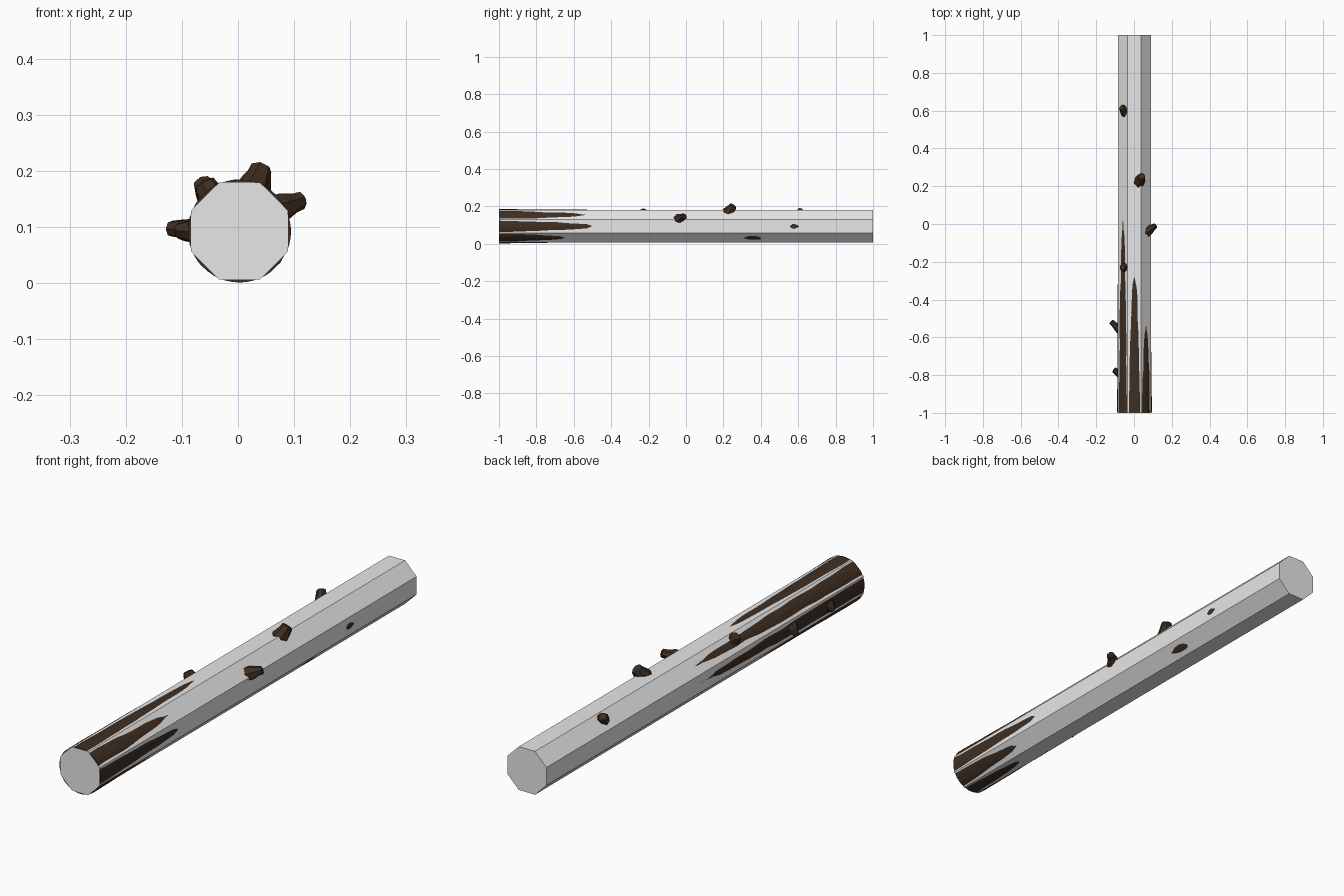
import bpy, bmesh, math, random
from mathutils import Vector, noise

cube = bpy.data.objects.get("Cube")
if cube:
    bpy.data.objects.remove(cube, do_unlink=True)
random.seed(4)


def material(name, colour):
    m = bpy.data.materials.new(name)
    m.use_nodes = True
    m.diffuse_color = (*colour, 1)
    m.node_tree.nodes["Principled BSDF"].inputs["Base Color"].default_value = (*colour, 1)
    return m


grey = material("pale grey", (0.8, 0.8, 0.8))
bark = material("dark bark", (0.05, 0.028, 0.016))

CENTRE = Vector((0.0025, 0, 0.093))
FLAT = 0.0865                      # centre to the middle of a flat side
STEP = math.pi / 4


def finish(name, bm, mat):
    bmesh.ops.recalc_face_normals(bm, faces=bm.faces)
    me = bpy.data.meshes.new(name)
    bm.to_mesh(me)
    bm.free()
    me.materials.append(mat)
    ob = bpy.data.objects.new(name, me)
    bpy.context.collection.objects.link(ob)
    return ob


def loft(bm, rings):
    """Skin a list of point rings and cap both ends."""
    loops = [[bm.verts.new(p) for p in ring] for ring in rings]
    n = len(loops[0])
    for a, b in zip(loops, loops[1:]):
        for i in range(n):
            bm.faces.new((a[i], a[(i + 1) % n], b[(i + 1) % n], b[i]))
    bm.faces.new(loops[0])
    bm.faces.new(loops[-1])


def around(angle, radius, y):
    return CENTRE + Vector((radius * math.cos(angle), y, radius * math.sin(angle)))


# Eight-sided outer sleeve
bm = bmesh.new()
corner = FLAT / math.cos(STEP / 2)
loft(bm, [[around((i + 0.5) * STEP, corner, y) for i in range(8)] for y in (-1, 1)])
finish("outer_sleeve", bm, grey)

# Round log whose bark breaks through each flat as far as the given y
reach = [-0.5, -0.55, -0.28, -0.02, 0.0, -0.4, -0.7, -0.65]
spots = [(0, 0.58, 0.04), (7, 0.36, 0.07)]


def bark_radius(angle, y):
    side = round(angle / STEP) % 8
    end = reach[side]
    t = (end - y) / (end + 1)
    rise = 0.0052 * t ** 0.75 if t > 0 else max(-0.003, 0.01 * t)
    for s, at, width in spots:
        if s == side:
            rise += 0.0045 * math.exp(-((y - at) / width) ** 2)
    rough = noise.noise(Vector((angle * 7, y * 9, 3))) * 0.0017
    if t > 0:
        rough *= min(1, 0.35 + t)
    return FLAT + rise + rough


bm = bmesh.new()
SIDES, ROWS = 48, 90
rings = []
for j in range(ROWS + 1):
    y = -0.999 + 1.998 * j / ROWS
    rings.append([around(a, min(bark_radius(a, y), 0.0925), y)
                  for a in (2 * math.pi * i / SIDES for i in range(SIDES))])
loft(bm, rings)
finish("log_bark", bm, bark)


# Broken branch stubs: base point, tip point, base radius, tip radius
def stub(name, base, tip, r0, r1):
    base, tip = Vector(base), Vector(tip)
    axis = tip - base
    turn = axis.to_track_quat('Z', 'Y')
    rings = []
    for t, r in ((-0.4, r0 * 1.15), (0.2, r0 * 0.95), (0.65, r1 * 1.15), (0.93, r1), (1, r1 * 0.65)):
        rings.append([base + axis * t + turn @ Vector((math.cos(a), math.sin(a), 0))
                      * r * random.uniform(0.9, 1.1)
                      for a in (i * math.tau / 7 for i in range(7))])
    bm = bmesh.new()
    loft(bm, rings)
    finish(name, bm, bark)


stubs = [
    ((-0.075, -0.56, 0.095), (-0.122, -0.515, 0.097), 0.022, 0.014),
    ((-0.075, -0.79, 0.092), (-0.108, -0.77, 0.094), 0.024, 0.015),
    ((-0.045, -0.23, 0.150), (-0.063, -0.228, 0.180), 0.025, 0.019),
    ((-0.045, 0.59, 0.150), (-0.064, 0.62, 0.181), 0.026, 0.018),
    ((0.028, 0.225, 0.165), (0.043, 0.255, 0.205), 0.030, 0.020),
    ((0.068, -0.04, 0.130), (0.116, -0.008, 0.148), 0.028, 0.016),
]
for i, s in enumerate(stubs):
    stub(f"branch_stub_{i + 1}", *s)
